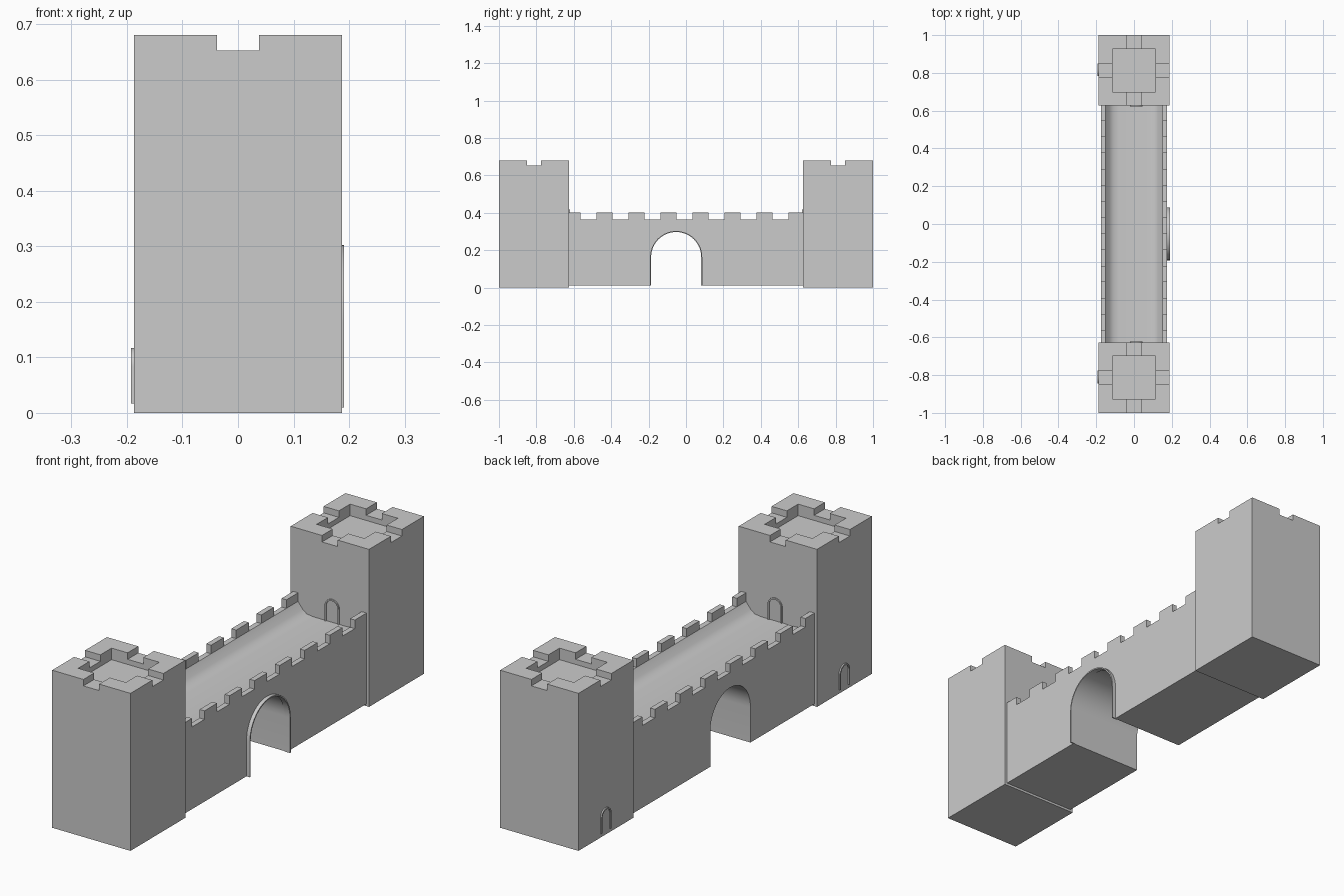
import bpy, bmesh, math
from mathutils import Vector

if "Cube" in bpy.data.objects:
    bpy.data.objects.remove(bpy.data.objects["Cube"], do_unlink=True)

stone = bpy.data.materials.new("grey stone")
stone.use_nodes = True
GREY = (0.6, 0.6, 0.6, 1)
stone.diffuse_color = GREY
stone.node_tree.nodes["Principled BSDF"].inputs["Base Color"].default_value = GREY


def finish(name, bm):
    bmesh.ops.recalc_face_normals(bm, faces=bm.faces)
    mesh = bpy.data.meshes.new(name)
    bm.to_mesh(mesh)
    bm.free()
    mesh.materials.append(stone)
    obj = bpy.data.objects.new(name, mesh)
    bpy.context.collection.objects.link(obj)
    return obj


def select(obj):
    bpy.ops.object.select_all(action='DESELECT')
    obj.select_set(True)
    bpy.context.view_layer.objects.active = obj


def smooth(obj, degrees=35):
    select(obj)
    bpy.ops.object.shade_smooth_by_angle(angle=math.radians(degrees))


def box(name, low, high):
    low, high = Vector(low), Vector(high)
    bm = bmesh.new()
    bmesh.ops.create_cube(bm, size=1)
    for v in bm.verts:
        v.co = (low + high) / 2 + v.co * (high - low)
    return finish(name, bm)


def cut(obj, cutter):
    cutter.hide_render = True
    mod = obj.modifiers.new("cut", 'BOOLEAN')
    mod.operation = 'DIFFERENCE'
    mod.solver = 'EXACT'
    mod.object = cutter
    select(obj)
    bpy.ops.object.modifier_apply(modifier=mod.name)
    bpy.data.objects.remove(cutter, do_unlink=True)


def prism(name, outline, start, end):
    """Extrude an (x, z) outline along y."""
    bm = bmesh.new()
    face = bm.faces.new([bm.verts.new((x, start, z)) for x, z in outline])
    ext = bmesh.ops.extrude_face_region(bm, geom=[face])["geom"]
    moved = [g for g in ext if isinstance(g, bmesh.types.BMVert)]
    bmesh.ops.translate(bm, verts=moved, vec=(0, end - start, 0))
    return finish(name, bm)


def arch(radius, bottom, spring, steps=24):
    curve = [(radius * math.cos(math.pi * i / steps),
              spring + radius * math.sin(math.pi * i / steps))
             for i in range(steps + 1)]
    return [(radius, bottom)] + curve + [(-radius, bottom)]


def arch_frame(name, outer, inner, bottom, spring, depth, place, turn):
    """Open arched band standing proud of a wall; local -y is outward."""
    a, b = arch(outer, bottom, spring), arch(inner, bottom, spring)
    bm = bmesh.new()
    va = [bm.verts.new((x, -depth, z)) for x, z in a]
    vb = [bm.verts.new((x, -depth, z)) for x, z in b]
    faces = [bm.faces.new((va[i], va[i + 1], vb[i + 1], vb[i]))
             for i in range(len(a) - 1)]
    ext = bmesh.ops.extrude_face_region(bm, geom=faces)["geom"]
    moved = [g for g in ext if isinstance(g, bmesh.types.BMVert)]
    bmesh.ops.translate(bm, verts=moved, vec=(0, depth + 0.01, 0))
    obj = finish(name, bm)
    obj.location = (place[0], place[1], 0)
    obj.rotation_euler.z = math.radians(turn)
    smooth(obj)


HALF = 0.187        # tower half width
TOP = 0.68          # tower height
MID = 0.8135        # tower centre along y
FLOOR = 0.318       # walkway height

# Towers with sunken roofs and one notch per side
for label, side in (("front", -1), ("back", 1)):
    c = side * MID
    tower = box(label + "_tower", (-HALF, c - HALF, 0), (HALF, c + HALF, TOP))
    n, r = 0.0375, 0.114
    cut(tower, box("roof_cutter", (-r, c - r, 0.63), (r, c + r, 1)))
    cut(tower, box("notch_cutter", (-1, c - n, 0.652), (1, c + n, 1)))
    cut(tower, box("notch_cutter", (-n, c - 0.5, 0.652), (n, c + 0.5, 1)))

    # Ground door frame and walkway door frame
    arch_frame(label + "_ground_door_frame", 0.034, 0.028, 0.017, 0.083,
               0.006, (-HALF, -0.81 if side < 0 else 0.817), -90)
    arch_frame(label + "_walkway_door_frame", 0.034, 0.028, FLOOR - 0.01, 0.384,
               0.005, (0.012, side * (MID - HALF)), 0 if side > 0 else 180)

# Connecting wall with a dished walkway
half_profile = [(0.175, 0.01), (0.175, 0.365), (0.152, 0.365),
                (0.13, 0.337), (0.11, 0.322), (0.08, FLOOR)]
profile = half_profile + [(-x, z) for x, z in reversed(half_profile)]
wall = prism("bridge_wall", profile, -0.64, 0.64)

# Gateway through the wall
GATE_Y = -0.0525
gate = prism("gate_cutter", arch(0.137, -0.1, 0.163), -0.4, 0.4)
gate.rotation_euler.z = math.radians(90)
gate.location.y = GATE_Y
bpy.context.view_layer.update()
cut(wall, gate)
smooth(wall)
arch_frame("gate_trim", 0.1395, 0.134, 0.01, 0.163, 0.016, (0.175, GATE_Y), 90)

# Battlements along both edges of the wall
for label, x in (("right", -0.1635), ("left", 0.1635)):
    for i in range(8):
        y = -0.607 + 0.171 * i
        box(f"{label}_merlon_{i + 1}", (x - 0.0115, y - 0.043, 0.36),
            (x + 0.0115, y + 0.043, 0.402))
